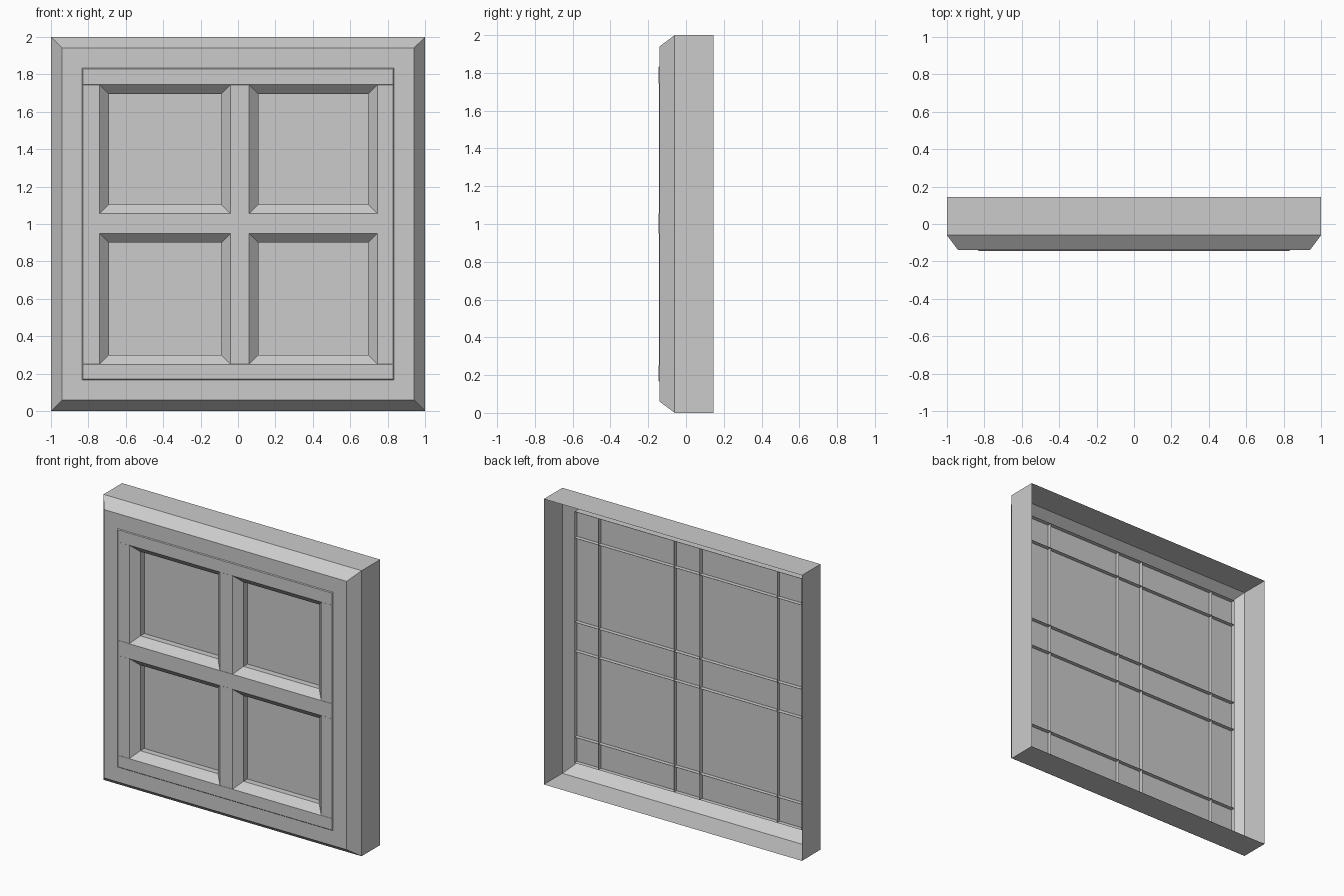
import bpy

if "Cube" in bpy.data.objects:
    bpy.data.objects.remove(bpy.data.objects["Cube"])


def shell(name, loops, cap=False):
    """Skin rectangles (x0, x1, z0, z1, y), ordered from back to front."""
    verts, faces = [], []
    for x0, x1, z0, z1, y in loops:
        verts += [(x0, y, z0), (x1, y, z0), (x1, y, z1), (x0, y, z1)]
    for k in range(len(loops) - 1):
        a, b = 4 * k, 4 * k + 4
        for i in range(4):
            j = (i + 1) % 4
            faces.append((a + i, a + j, b + j, b + i))
    if cap:
        n = len(verts)
        faces.append((n - 4, n - 3, n - 2, n - 1))
    mesh = bpy.data.meshes.new(name)
    mesh.from_pydata(verts, [], faces)
    obj = bpy.data.objects.new(name, mesh)
    bpy.context.collection.objects.link(obj)
    return obj


def square(half, y):
    return (-half, half, 1 - half, 1 + half, y)


BEVEL, LIP_BACK = 0.05, -0.022


def bar(name, x0, x1, z0, z1, front):
    # open-backed bar: straight lip, 45 degree bevel, flat front
    wide = (x0 - BEVEL, x1 + BEVEL, z0 - BEVEL, z1 + BEVEL)
    shell(name, [wide + (LIP_BACK,), wide + (front + BEVEL,),
                 (x0, x1, z0, z1, front)], cap=True)


# Outer frame: open at the back, chamfered towards the front
shell("outer_frame", [square(1.0, 0.145), square(1.0, -0.06),
                      square(0.94, -0.14), square(0.80, -0.14)])

# Window pane, slightly in front of the bar lips
shell("pane", [square(0.88, -0.052)], cap=True)

# Lattice bars
E = 0.83
for side, x0, x1 in (("left", -E, -0.74), ("middle", -0.04, 0.06), ("right", 0.745, E)):
    bar(f"vertical_bar_{side}", x0, x1, 1 - E, 1 + E, -0.144)
for side, z0, z1 in (("bottom", 1 - E, 0.25), ("middle", 0.95, 1.055), ("top", 1.745, 1 + E)):
    bar(f"horizontal_bar_{side}", -E, E, z0, z1, -0.145)
